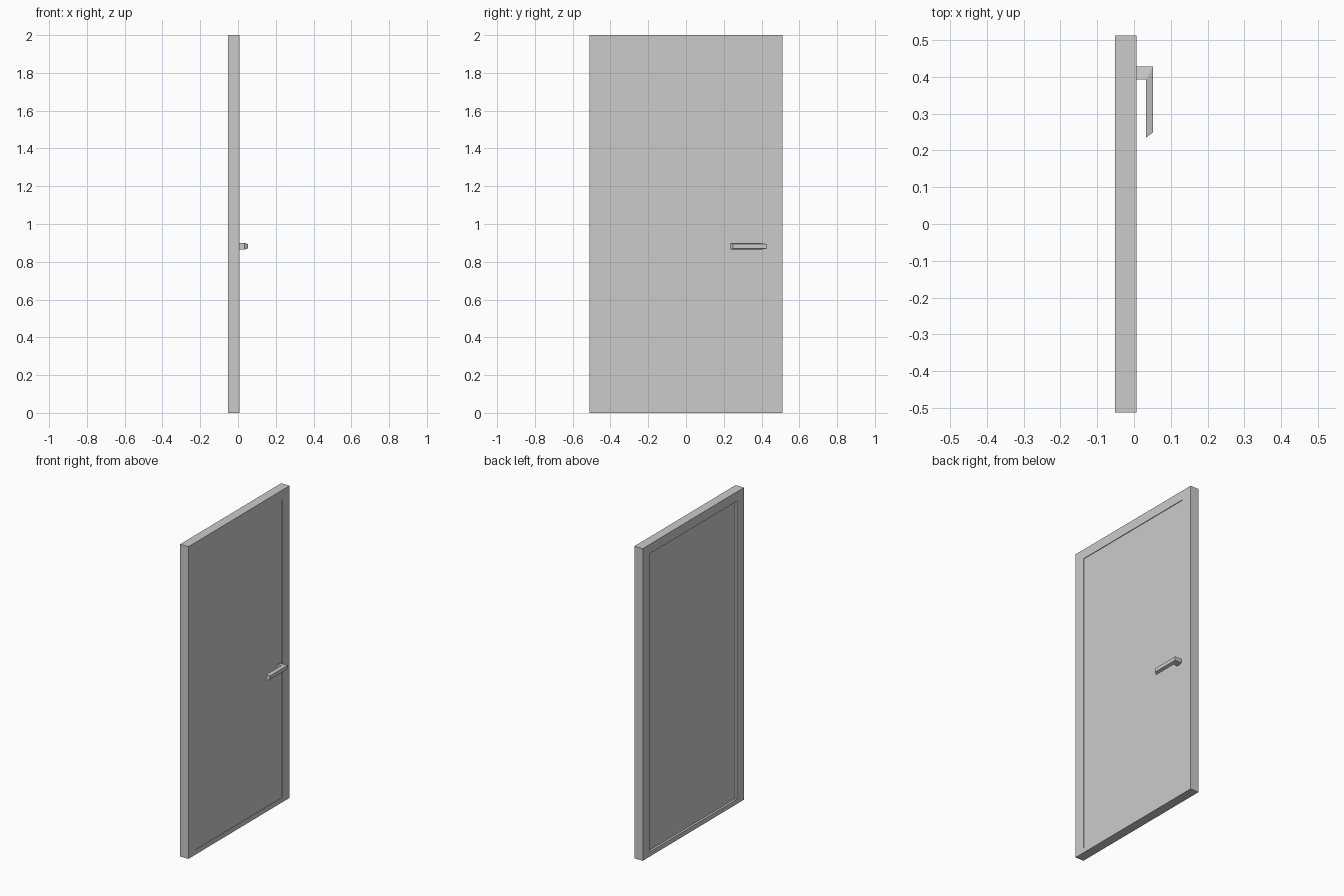
import bpy, bmesh

if "Cube" in bpy.data.objects:
    bpy.data.objects.remove(bpy.data.objects["Cube"])

X_BACK, X_FACE = -0.052, 0.007       # door thickness
HALF_W, HEIGHT = 0.512, 2.0
IN_Y, IN_LOW, IN_HIGH = 0.44, 0.03, 1.94   # recessed panel opening


def finish(name, bm):
    bmesh.ops.recalc_face_normals(bm, faces=bm.faces)
    mesh = bpy.data.meshes.new(name)
    bm.to_mesh(mesh)
    bm.free()
    obj = bpy.data.objects.new(name, mesh)
    bpy.context.collection.objects.link(obj)
    return obj


def loft(name, rings, closed=False):
    """Skin a row of equal rings; cap the ends, or join last to first."""
    bm = bmesh.new()
    rows = [[bm.verts.new(p) for p in ring] for ring in rings]
    n = len(rows[0])
    pairs = list(zip(rows, rows[1:]))
    if closed:
        pairs.append((rows[-1], rows[0]))
    else:
        bm.faces.new(rows[0])
        bm.faces.new(rows[-1])
    for a, b in pairs:
        for i in range(n):
            j = (i + 1) % n
            bm.faces.new((a[i], a[j], b[j], b[i]))
    return finish(name, bm)


def rect(x, half, low, high):
    return [(x, -half, low), (x, half, low), (x, half, high), (x, -half, high)]


# frame: outer and inner loops joined into one rim
loft("door_frame", [
    rect(X_BACK, HALF_W, 0, HEIGHT), rect(X_FACE, HALF_W, 0, HEIGHT),
    rect(X_FACE, IN_Y, IN_LOW, IN_HIGH), rect(X_BACK, IN_Y, IN_LOW, IN_HIGH),
], closed=True)

# panel: slightly recessed on the handle side, deeper at the back
loft("door_panel", [rect(X_BACK + 0.014, IN_Y, IN_LOW, IN_HIGH),
                    rect(X_FACE - 0.004, IN_Y, IN_LOW, IN_HIGH)])


# handle: trapezoid section swept round a mitred corner
def section(inner, outer, z=0.882, wide=0.018, narrow=0.012):
    return [(*inner, z - wide), (*inner, z + wide),
            (*outer, z + narrow), (*outer, z - narrow)]


loft("lever_handle", [
    section((X_FACE - 0.006, 0.392), (X_FACE - 0.006, 0.428)),
    section((0.033, 0.392), (0.052, 0.428)),
    section((0.033, 0.235), (0.052, 0.249)),
])
